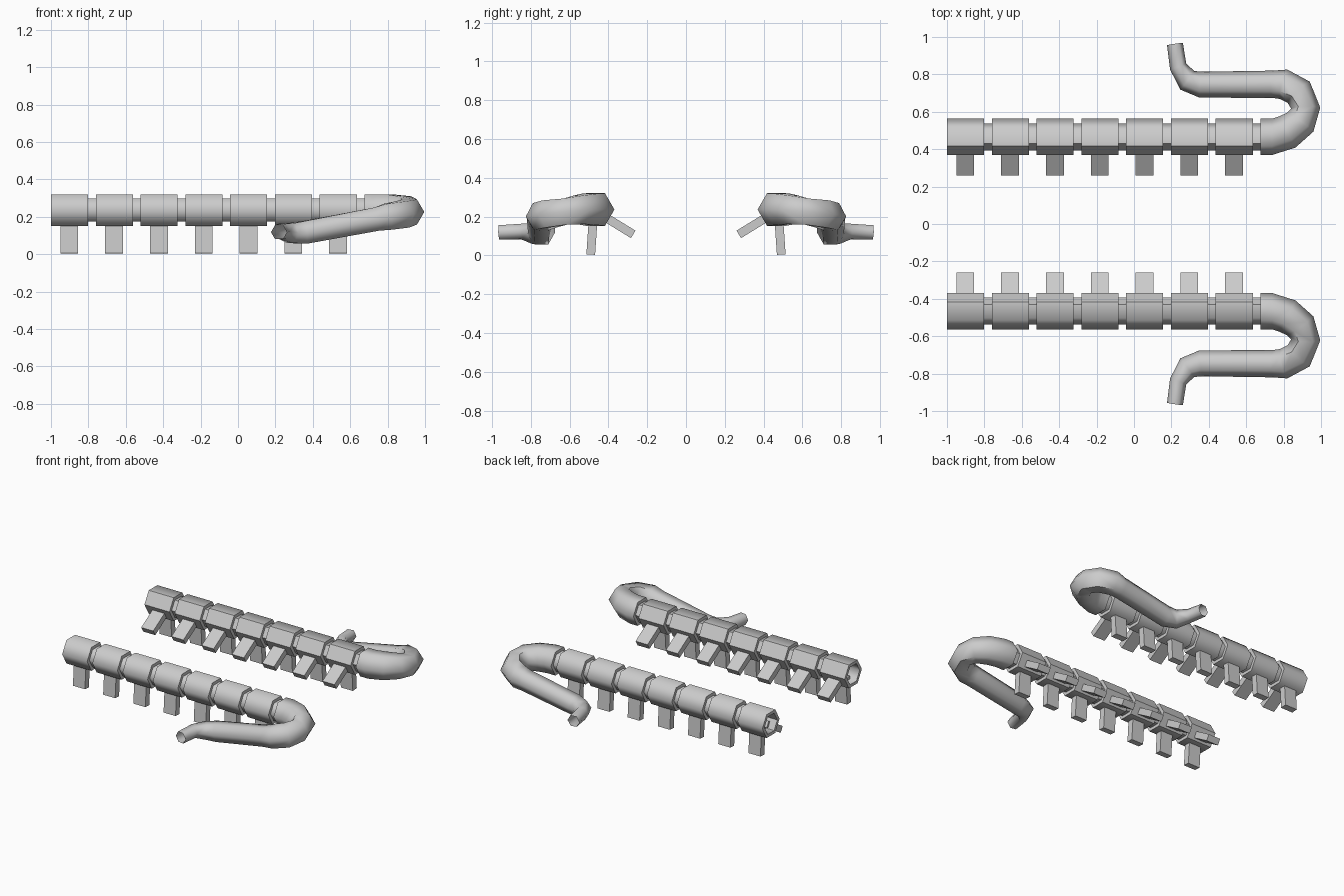
import bpy, bmesh, math
from mathutils import Vector, Matrix

if "Cube" in bpy.data.objects:
    bpy.data.objects.remove(bpy.data.objects["Cube"])

PITCH, N = 0.2395, 7
CY, CZ = 0.466, 0.236      # pipe axis
R_OUT, R_IN = 0.097, 0.072


def finish(name, bm, smooth):
    bmesh.ops.recalc_face_normals(bm, faces=bm.faces) if not smooth else None
    me = bpy.data.meshes.new(name)
    bm.to_mesh(me)
    bm.free()
    ob = bpy.data.objects.new(name, me)
    bpy.context.collection.objects.link(ob)
    if smooth:
        bpy.context.view_layer.objects.active = ob
        ob.select_set(True)
        bpy.ops.object.shade_smooth_by_angle(angle=math.radians(61))
        ob.select_set(False)
    # second bank on the opposite side
    m = ob.modifiers.new("mirror", 'MIRROR')
    m.use_axis = (False, True, False)
    return ob


# pipe stations (x, y, z, radius): open mouth, seven sleeves with necks between
stations = [(-0.80, CY, CZ, R_IN), (-1.0, CY, CZ, R_IN)]
for i in range(N):
    x = -1 + i * PITCH
    stations += [(x, CY, CZ, R_OUT), (x + 0.198, CY, CZ, R_OUT),
                 (x + 0.198, CY, CZ, R_IN), (x + PITCH, CY, CZ, R_IN)]
straight = len(stations)

# return bend, sloping run and tapered outlet
stations += [(0.676, CY, CZ, R_OUT), (0.738, CY, CZ, R_OUT),
             (0.82, 0.492, 0.237, 0.094), (0.89, 0.545, 0.235, 0.086),
             (0.918, 0.62, 0.226, 0.078), (0.88, 0.705, 0.213, 0.082),
             (0.80, 0.747, 0.20, 0.081), (0.743, 0.747, 0.188, 0.073),
             (0.36, 0.745, 0.117, 0.070), (0.285, 0.768, 0.113, 0.062),
             (0.236, 0.842, 0.123, 0.046), (0.219, 0.962, 0.118, 0.043)]

bm = bmesh.new()
rings = []
pts = [Vector(s[:3]) for s in stations]
for i, s in enumerate(stations):
    if i <= straight + 1:
        t = Vector((1, 0, 0))
    else:
        a, b = pts[i - 1], pts[min(i + 1, len(pts) - 1)]
        t = (pts[i] - a).normalized()
        if (b - pts[i]).length > 0:
            t = (t + (b - pts[i]).normalized()).normalized()
    side = Vector((0, 0, 1)).cross(t).normalized()
    up = t.cross(side)
    rings.append([bm.verts.new(pts[i] + s[3] * (side * math.cos(k * math.pi / 3)
                                                + up * math.sin(k * math.pi / 3)))
                  for k in range(6)])
for a, b in zip(rings, rings[1:]):
    for k in range(6):
        j = (k + 1) % 6
        bm.faces.new((a[k], a[j], b[j], b[k]))
bmesh.ops.reverse_faces(bm, faces=[f for f in bm.faces
                                   if f.normal.dot(f.normal) > 2])
bm.normal_update()
# make sure the shell faces outward on the sleeves
top = max(bm.faces, key=lambda f: f.calc_center_median().z)
if top.normal.z < 0:
    bmesh.ops.reverse_faces(bm, faces=bm.faces[:])
# crisp edges along the inboard side of the sleeves
for e in bm.edges:
    mid = (e.verts[0].co + e.verts[1].co) / 2
    if mid.x < 0.66 and mid.y < CY - 0.03 and abs(e.verts[0].co.x - e.verts[1].co.x) > 0.01:
        e.smooth = False
finish("exhaust_pipe", bm, True)


def tabs(name, start, end):
    """One flat mounting tab per sleeve, running from start to end in the y-z plane."""
    bm = bmesh.new()
    a, b = Vector((0, *start)), Vector((0, *end))
    d = (b - a).normalized()
    n = Vector((1, 0, 0)).cross(d)
    rot = Matrix((Vector((1, 0, 0)), n, d)).transposed().to_4x4()
    for i in range(N):
        c = (a + b) / 2 + Vector((-0.902 + i * PITCH, 0, 0))
        bmesh.ops.create_cube(bm, size=1, matrix=Matrix.Translation(c) @ rot
                              @ Matrix.Diagonal((0.095, 0.045, (b - a).length, 1)))
    finish(name, bm, False)


tabs("lower_tabs", (0.478, 0.195), (0.491, 0.004))
tabs("inboard_tabs", (0.43, 0.205), (0.272, 0.108))
